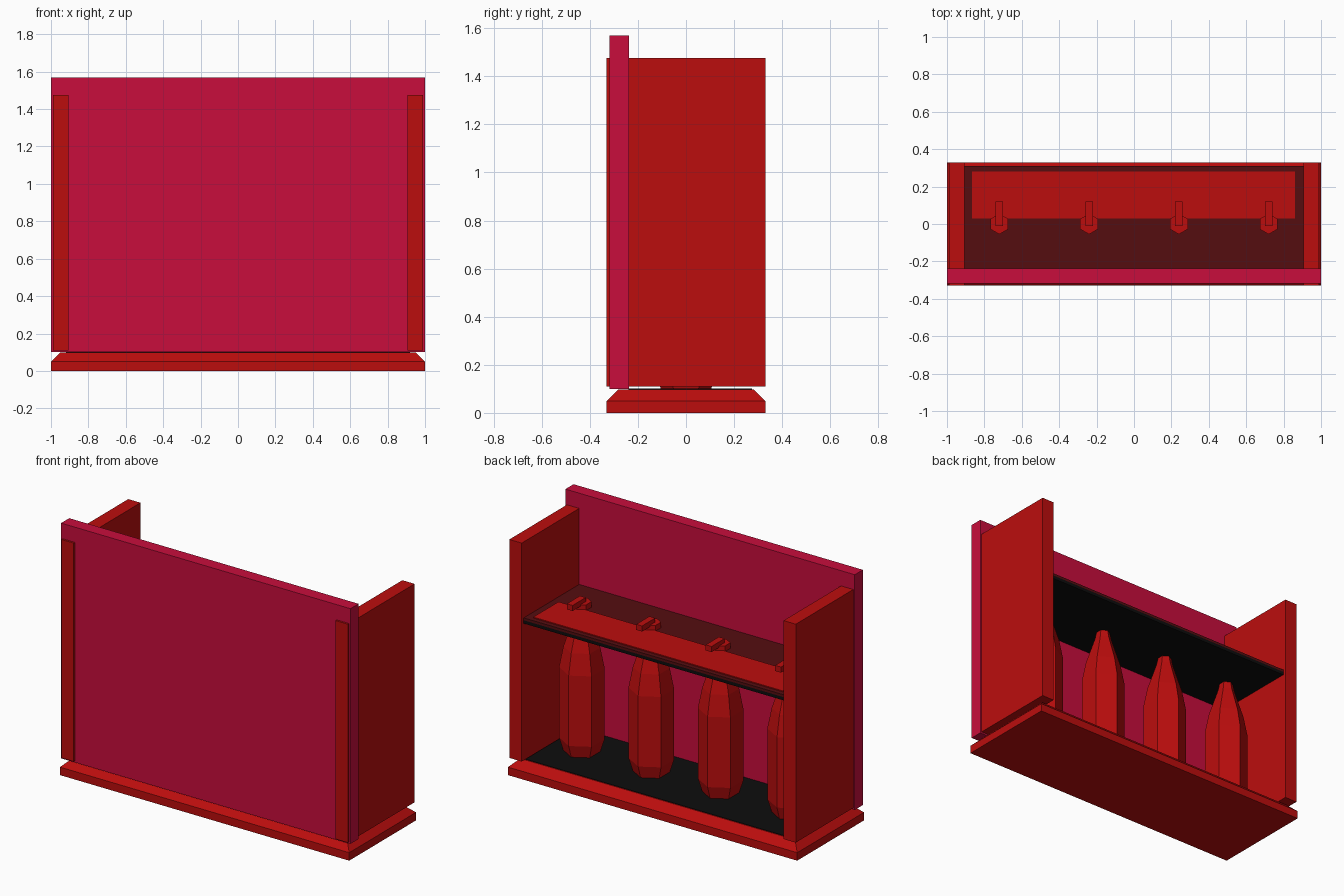
import bpy, bmesh, math

old = bpy.data.objects.get("Cube")
if old:
    bpy.data.objects.remove(old, do_unlink=True)


def material(name, rgb):
    m = bpy.data.materials.new(name)
    m.use_nodes = True
    m.diffuse_color = (*rgb, 1)
    m.node_tree.nodes["Principled BSDF"].inputs["Base Color"].default_value = (*rgb, 1)
    return m


RED = material("red", (0.50, 0.004, 0.004))
CRIMSON = material("crimson", (0.58, 0.004, 0.045))
DARK = material("dark red", (0.09, 0.004, 0.005))
BLACK = material("black", (0.004, 0.004, 0.004))


def finish(bm, name, mat):
    bmesh.ops.recalc_face_normals(bm, faces=bm.faces)
    mesh = bpy.data.meshes.new(name)
    bm.to_mesh(mesh)
    bm.free()
    mesh.materials.append(mat)
    ob = bpy.data.objects.new(name, mesh)
    bpy.context.collection.objects.link(ob)
    return ob


def box(name, mat, x, y, z):
    """Box from (min, max) pairs on each axis."""
    bm = bmesh.new()
    bmesh.ops.create_cube(bm, size=1)
    for v in bm.verts:
        v.co = [sum(r) / 2 + c * (r[1] - r[0]) for r, c in zip((x, y, z), v.co)]
    return finish(bm, name, mat)


def stack(name, mat, rings):
    """Solid from outlines, each a list of points, joined bottom to top."""
    bm = bmesh.new()
    loops = [[bm.verts.new(p) for p in ring] for ring in rings]
    n = len(loops[0])
    for a, b in zip(loops, loops[1:]):
        for i in range(n):
            j = (i + 1) % n
            bm.faces.new((a[i], a[j], b[j], b[i]))
    bm.faces.new(loops[0])
    bm.faces.new(loops[-1])
    return finish(bm, name, mat)


def rect(hx, hy, z):
    return [(-hx, -hy, z), (hx, -hy, z), (hx, hy, z), (-hx, hy, z)]


def hexagon(x, r, z):
    angles = [math.radians(30 + 60 * i) for i in range(6)]
    return [(x + r * math.cos(a), r * math.sin(a), z) for a in angles]


# Chamfered base with its black floor
stack("base", RED, [rect(1, 0.33, 0), rect(1, 0.33, 0.05), rect(0.95, 0.28, 0.098)])
box("floor", BLACK, (-0.92, 0.92), (-0.24, 0.275), (0.095, 0.101))

# Upright panels
box("front_panel", CRIMSON, (-1, 1), (-0.318, -0.238), (0.1, 1.57))
for side, s in (("left", 1), ("right", -1)):
    box(side + "_panel", RED, sorted((s * 0.905, s * 0.99)), (-0.33, 0.33), (0.11, 1.475))

# Shelf: black underside, dark top, red inlay
box("shelf_underside", BLACK, (-0.905, 0.905), (-0.24, 0.31), (0.965, 0.985))
box("shelf_top", DARK, (-0.905, 0.905), (-0.24, 0.31), (0.985, 1.0))
box("shelf_inlay", RED, (-0.865, 0.86), (0.03, 0.28), (0.999, 1.006))

# Four six-sided bottles with caps and spouts above the shelf
profile = [(0.105, 0.1), (0.13, 0.18), (0.13, 0.62), (0.105, 0.75), (0.05, 0.92), (0.04, 0.97)]
for i in range(4):
    x = -0.72 + 0.48 * i
    stack(f"bottle_{i + 1}", RED, [hexagon(x, r, z) for r, z in profile])
    stack(f"cap_{i + 1}", RED, [hexagon(x, 0.055, 0.97), hexagon(x, 0.055, 1.035)])
    box(f"spout_{i + 1}", RED, (x - 0.02, x + 0.02), (-0.01, 0.12), (1.025, 1.06))
